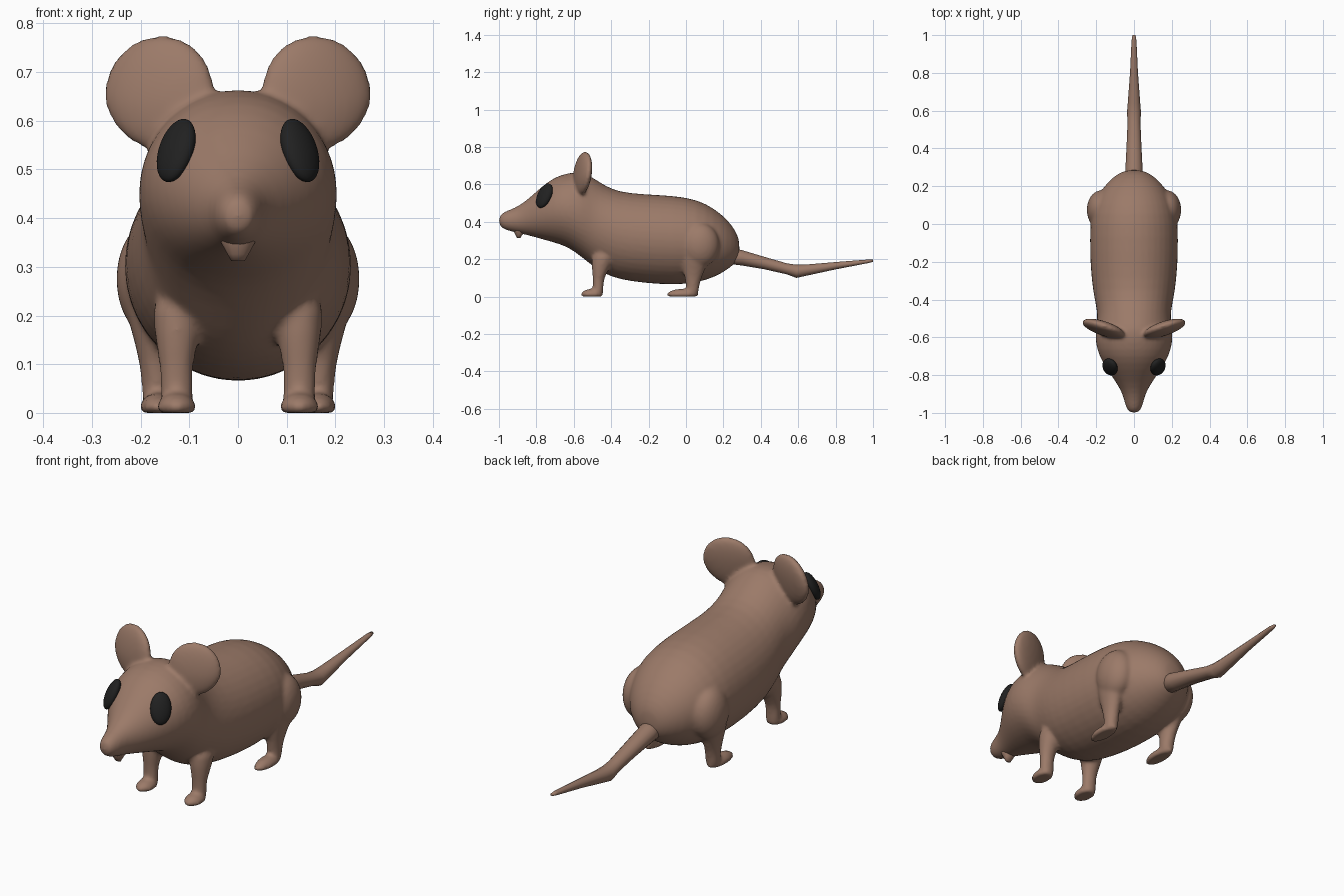
import bpy, bmesh
from math import cos, sin, pi, radians
from mathutils import Vector, Matrix, Euler

cube = bpy.data.objects.get("Cube")
if cube:
    bpy.data.objects.remove(cube)


def material(name, color):
    m = bpy.data.materials.new(name)
    m.use_nodes = True
    m.diffuse_color = color
    m.node_tree.nodes["Principled BSDF"].inputs["Base Color"].default_value = color
    return m


FUR = material("brown fur", (0.33, 0.195, 0.14, 1))
EYE = material("black eye", (0.015, 0.015, 0.015, 1))


def loft(bm, rings, axis, sides=20):
    """Skin elliptical rings: (centre, radius across, second radius)."""
    loops = []
    for centre, r1, r2 in rings:
        loop = []
        for i in range(sides):
            a = 2 * pi * i / sides
            u, v = r1 * cos(a), r2 * sin(a)
            offset = Vector((u, 0, v)) if axis == "y" else Vector((u, v, 0))
            loop.append(bm.verts.new(Vector(centre) + offset))
        loops.append(loop)
    for a, b in zip(loops, loops[1:]):
        for i in range(sides):
            j = (i + 1) % sides
            bm.faces.new((a[i], a[j], b[j], b[i]))
    bm.faces.new(loops[0][::-1])
    bm.faces.new(loops[-1])


def ball(bm, centre, size, rotation=(0, 0, 0)):
    turn = Euler([radians(d) for d in rotation]).to_matrix().to_4x4()
    m = Matrix.Translation(centre) @ turn @ Matrix.Diagonal((*size, 1))
    return bmesh.ops.create_uvsphere(bm, u_segments=24, v_segments=16, radius=1, matrix=m)["verts"]


def finish(name, bm, mat):
    bmesh.ops.recalc_face_normals(bm, faces=bm.faces)
    mesh = bpy.data.meshes.new(name)
    bm.to_mesh(mesh)
    bm.free()
    mesh.materials.append(mat)
    mesh.shade_smooth()
    ob = bpy.data.objects.new(name, mesh)
    bpy.context.collection.objects.link(ob)
    return ob


# Torso and head: y, top, bottom, half width
profile = [
    (-1.0, .425, .385, .02), (-.985, .448, .365, .036), (-.95, .462, .35, .05),
    (-.9, .482, .34, .06), (-.84, .525, .325, .095), (-.77, .592, .305, .145),
    (-.7, .643, .285, .187), (-.63, .664, .262, .207), (-.56, .672, .21, .208),
    (-.5, .642, .16, .195), (-.44, .6, .12, .202), (-.36, .562, .088, .22),
    (-.22, .55, .068, .235), (-.06, .543, .058, .238), (.06, .522, .07, .23),
    (.15, .475, .1, .195), (.22, .415, .14, .145), (.265, .355, .178, .09),
    (.287, .3, .215, .04),
]
bm = bmesh.new()
loft(bm, [((0, y, (t + b) / 2), w, (t - b) / 2) for y, t, b, w in profile], "y")

for s in (-1, 1):
    # Ears: upright discs, narrowed towards the base
    ear = ball(bm, (s * .162, -.553, .657), (.12, .036, .12), (-8, 0, s * 18))
    for v in ear:
        drop = max(0, .64 - v.co.z)
        v.co.x -= s * drop * .12
    # Front legs
    loft(bm, [((s * .125, -.468, .004), .038, .028), ((s * .126, -.47, .05), .034, .028),
              ((s * .127, -.468, .1), .034, .03), ((s * .125, -.455, .16), .048, .052),
              ((s * .12, -.43, .26), .06, .075)], "z")
    # Hind legs with haunches
    loft(bm, [((s * .165, .035, .004), .034, .033), ((s * .165, .035, .05), .032, .034),
              ((s * .168, .038, .1), .034, .045), ((s * .175, .045, .17), .044, .068),
              ((s * .18, .065, .25), .065, .09), ((s * .17, .07, .34), .06, .08)], "z")
    ball(bm, (s * .175, .075, .275), (.076, .105, .12))
    # Feet: flattened, with the soles on the ground
    for x, y, length, width in ((.126, -.502, .062, .042), (.165, -.018, .088, .038)):
        for v in ball(bm, (s * x, y, .008), (width, length, .034)):
            v.co.z = max(v.co.z, 0)
body = finish("body", bm, FUR)
body.modifiers.new("Round", "SUBSURF").levels = 1
remesh = body.modifiers.new("Blend", "REMESH")
remesh.mode = "VOXEL"
remesh.voxel_size = .009
remesh.use_smooth_shade = True
soft = body.modifiers.new("Soften", "SMOOTH")
soft.factor, soft.iterations = .5, 8

# Tail with a kink in the middle
bm = bmesh.new()
loft(bm, [((0, .2, .225), .05, .048), ((0, .3, .207), .045, .042), ((0, .42, .179), .039, .034),
          ((0, .54, .148), .034, .03), ((0, .59, .135), .037, .036), ((0, .64, .141), .033, .031),
          ((0, .8, .165), .021, .02), ((0, .97, .188), .013, .01), ((0, 1, .191), .008, .006)],
     "y", 14)
tail = finish("tail", bm, FUR)

# Lower jaw
bm = bmesh.new()
loft(bm, [((0, -.894, .312), .014, .008), ((0, -.894, .326), .022, .016),
          ((0, -.89, .352), .036, .034), ((0, -.89, .38), .036, .034)], "z", 12)
finish("lower_jaw", bm, FUR)

# Eyes: slanted ovals lying on the sides of the head
for side, s in (("left", 1), ("right", -1)):
    bm = bmesh.new()
    normal = Vector((s * .68, -.6, .42)).normalized()
    up = Vector((-s * .12, .28, 1))
    up = (up - normal * up.dot(normal)).normalized()
    across = up.cross(normal)
    frame = Matrix((across, up, normal)).transposed().to_4x4()
    m = Matrix.Translation((s * .127, -.757, .539)) @ frame @ Matrix.Diagonal((.046, .071, .026, 1))
    bmesh.ops.create_uvsphere(bm, u_segments=32, v_segments=20, radius=1, matrix=m)
    finish(side + "_eye", bm, EYE)
